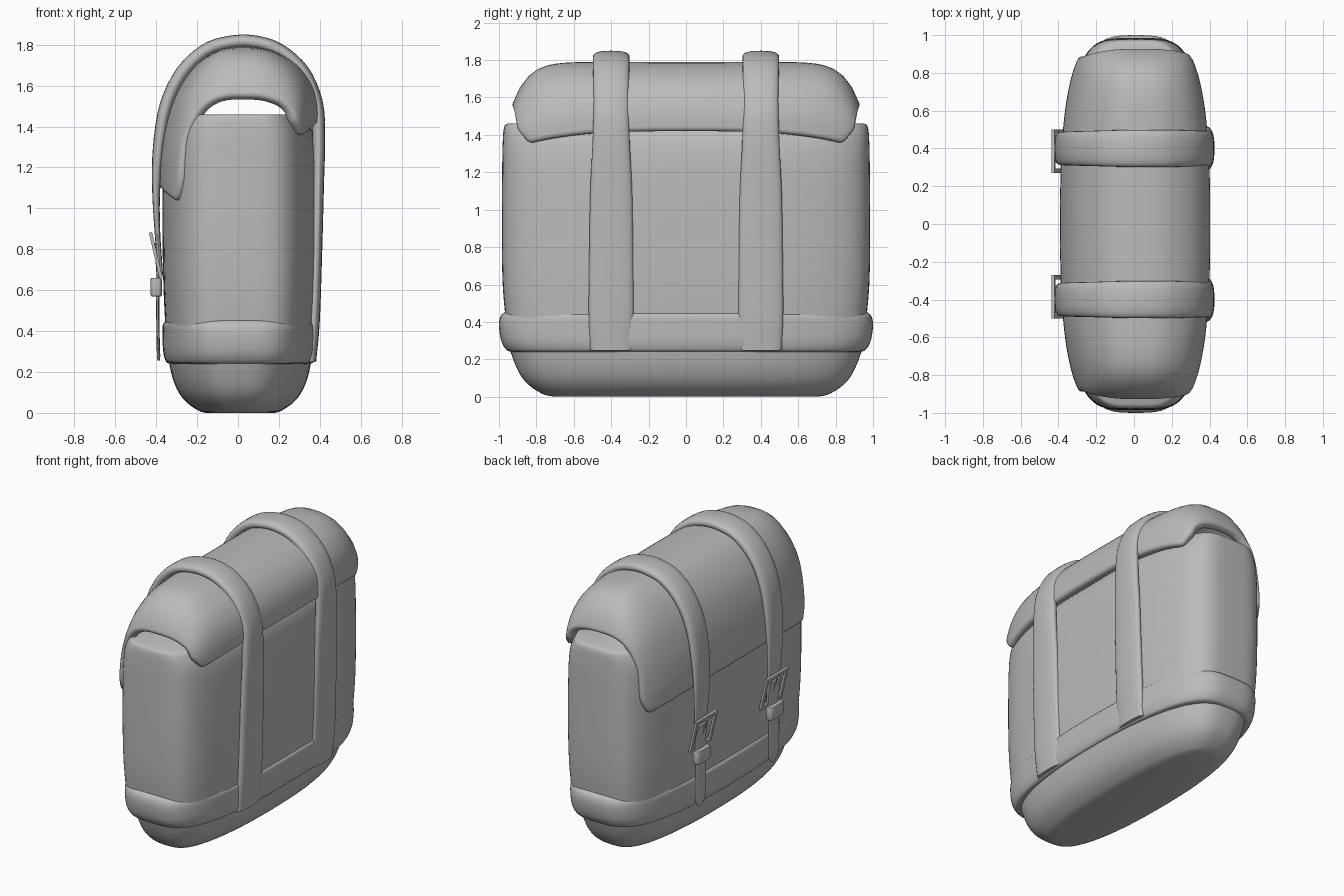
import bpy, bmesh, math
from mathutils import Vector, Matrix

cube = bpy.data.objects.get("Cube")
if cube:
    bpy.data.objects.remove(cube, do_unlink=True)

mat = bpy.data.materials.new("plain grey")
mat.use_nodes = True
GREY = (0.5, 0.5, 0.5, 1)
mat.diffuse_color = GREY
mat.node_tree.nodes["Principled BSDF"].inputs["Base Color"].default_value = GREY


def finish(name, bm, mirror=False, recalc=True, angle=40):
    if recalc:
        bmesh.ops.recalc_face_normals(bm, faces=bm.faces)
    mesh = bpy.data.meshes.new(name)
    bm.to_mesh(mesh)
    bm.free()
    obj = bpy.data.objects.new(name, mesh)
    bpy.context.scene.collection.objects.link(obj)
    mesh.materials.append(mat)
    bpy.ops.object.select_all(action="DESELECT")
    obj.select_set(True)
    bpy.context.view_layer.objects.active = obj
    bpy.ops.object.shade_smooth_by_angle(angle=math.radians(angle))
    if mirror:
        mod = obj.modifiers.new("mirror", "MIRROR")
        mod.use_axis = (False, True, False)
    return obj


def spline(keys, steps):
    """Smooth curve through key tuples of any length."""
    keys = [Vector(k) for k in keys]
    pts = [keys[0] * 2 - keys[1]] + keys + [keys[-1] * 2 - keys[-2]]
    out = []
    for a, b, c, d in zip(pts, pts[1:], pts[2:], pts[3:]):
        for i in range(steps):
            t = i / steps
            out.append(b + (c - a) * (t / 2) + (a * 2 - b * 5 + c * 4 - d) * (t * t / 2)
                       + (b * 3 - a - c * 3 + d) * (t ** 3 / 2))
    return out + [keys[-1]]


def oval(a, b, p, q, count):
    """Squarish oval; p flattens the ends, q flattens the sides."""
    pts = []
    for i in range(count):
        c, s = (f(math.tau * i / count) for f in (math.cos, math.sin))
        pts.append((math.copysign(a * abs(c) ** (2 / p), c),
                    math.copysign(b * abs(s) ** (2 / q), s)))
    return pts


def grid(rows, cyclic=True, caps=True):
    bm = bmesh.new()
    vs = [[bm.verts.new(p) for p in row] for row in rows]
    for r, s in zip(vs, vs[1:]):
        for i in range(len(r) if cyclic else len(r) - 1):
            j = (i + 1) % len(r)
            bm.faces.new((r[i], r[j], s[j], s[i]))
    if caps:
        bm.faces.new(vs[0])
        bm.faces.new(vs[-1])
    return bm


def shell(name, p, q, profile):
    """Stack squarish ovals given as (height, half depth, half length)."""
    rows = [[(x + 0.01, y, z) for x, y in oval(a, b, p, q, 112)]
            for z, a, b in spline(profile, 4)]
    finish(name, grid(rows))


def strip(name, keys, steps=4, n=2.6):
    """Padded strip along (x, z, half thickness, half width), centred on y."""
    path = spline(keys, steps)
    rows = []
    for i, p in enumerate(path):
        d = path[min(i + 1, len(path) - 1)] - path[max(i - 1, 0)]
        nx, nz = Vector((-d[1], d[0])).normalized()
        rows.append([(p[0] + nx * h, 0.4 + w, p[1] + nz * h)
                     for h, w in oval(p[2], p[3], n, n, 24)])
    finish(name, grid(rows), mirror=True)


# Bag body
shell("base", 2.9, 2.3, [(0, .17, .7), (.012, .205, .76), (.05, .26, .825), (.1, .3, .875),
                         (.17, .33, .912), (.26, .35, .945)])
shell("lower_band", 3.4, 2.5, [(.24, .34, .93), (.25, .362, .96), (.3, .376, .988),
                               (.38, .379, 1), (.43, .378, .992), (.452, .36, .97)])
shell("main_pouch", 4.3, 2.6, [(.42, .365, .965), (.6, .374, .98), (.85, .379, .985),
                               (1.2, .377, .983), (1.36, .36, .98), (1.44, .32, .973),
                               (1.46, .3, .955)])

# Flap: an arch that drops and narrows toward both ends
arch = spline([(.398, 1.42), (.395, 1.52), (.362, 1.62), (.285, 1.71), (.16, 1.775),
               (.02, 1.79), (-.1, 1.775), (-.21, 1.705), (-.305, 1.58), (-.365, 1.42),
               (-.393, 1.25), (-.397, 1.1)], 4)
rows = []
for x, z in arch:
    top = min(max((z - 1.4) / .39, 0), 1)
    hem = max(0, 1 - (z - (1.42 if x > 0 else 1.1)) / .14)
    row = []
    for i in range(41):
        t = i / 20 - 1
        y = t * (.895 + .04 * top - .055 * hem ** 2)
        narrow = (1 - abs(y / 1.01) ** 2.6) ** (1 / 4.3)
        drop = .24 * top * abs(y / .935) ** 11 + .065 * (1 - top) * abs(t) ** 3
        row.append((x * narrow + .005, y, z - drop))
    rows.append(row)
bm = grid(rows, cyclic=False, caps=False)
bm.normal_update()
if sum(f.normal.z for f in bm.faces) < 0:
    bmesh.ops.reverse_faces(bm, faces=bm.faces)
flap = finish("flap", bm, recalc=False, angle=60)
mod = flap.modifiers.new("thickness", "SOLIDIFY")
mod.thickness, mod.offset = .06, -1
mod = flap.modifiers.new("soft_rim", "BEVEL")
mod.width, mod.segments, mod.angle_limit = .022, 3, math.radians(50)

# Straps over the bag, tapering toward the buckles
strip("straps", [(.354, .25, .028, .112), (.37, .45, .03, .12), (.382, .8, .03, .117),
                 (.39, 1.1, .03, .112), (.394, 1.35, .032, .1), (.38, 1.52, .034, .095),
                 (.315, 1.67, .034, .095), (.2, 1.773, .034, .098), (.08, 1.812, .034, .098),
                 (-.04, 1.81, .034, .098), (-.16, 1.77, .034, .095), (-.275, 1.66, .034, .092),
                 (-.352, 1.5, .032, .09), (-.388, 1.3, .028, .087), (-.4, 1.1, .02, .08),
                 (-.395, .9, .014, .07), (-.378, .67, .012, .06)])
strip("strap_tongues", [(-.41, .83, .008, .05), (-.392, .7, .008, .055),
                        (-.392, .5, .008, .058), (-.39, .33, .008, .056),
                        (-.388, .28, .008, .04), (-.388, .255, .006, .012)])
strip("strap_keepers", [(-.4, .57, .022, .066), (-.4, .58, .028, .072),
                        (-.4, .65, .028, .072), (-.4, .66, .022, .066)], 2, 4)

# Buckles: tilted square frame with a prong
bm = bmesh.new()
tilt = Matrix.Translation((-.402, .386, .77)) @ Matrix.Rotation(math.radians(-13), 4, "Y")
for y, z, w, h in [(-.104, 0, .022, .23), (.104, 0, .022, .23), (0, -.104, .21, .022),
                   (0, .104, .21, .022), (0, 0, .016, .2)]:
    bmesh.ops.create_cube(bm, size=1, matrix=tilt @ Matrix.Translation((0, y, z))
                          @ Matrix.Diagonal((.016, w, h, 1)))
finish("buckles", bm, mirror=True)
